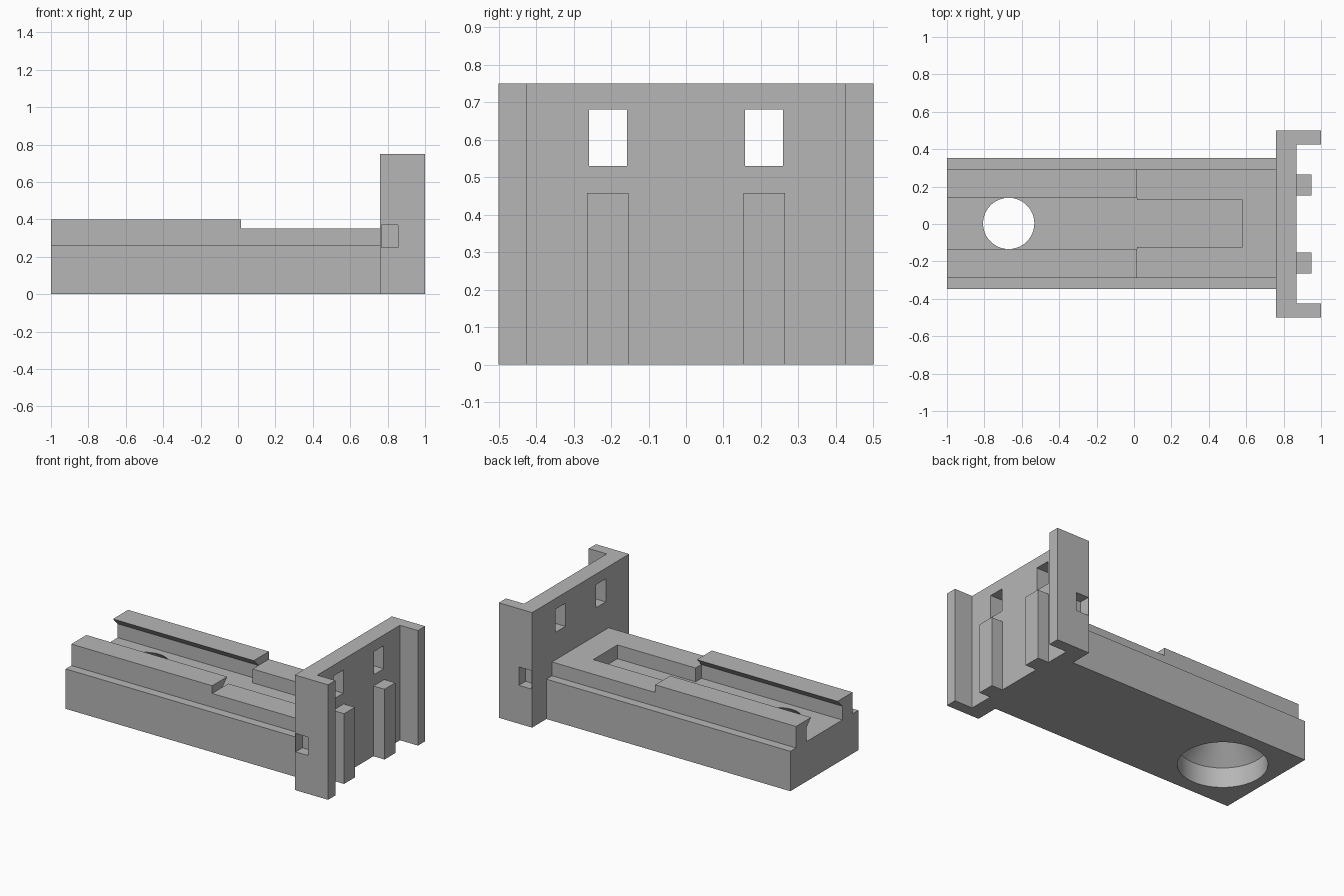
import bpy, bmesh, math
from mathutils import Vector

cube = bpy.data.objects.get("Cube")
if cube:
    bpy.data.objects.remove(cube, do_unlink=True)

grey = bpy.data.materials.new("plain grey")
grey.use_nodes = True
grey.diffuse_color = (0.47, 0.47, 0.47, 1)
grey.node_tree.nodes["Principled BSDF"].inputs["Base Color"].default_value = (0.47, 0.47, 0.47, 1)


def prism(name, points, offset):
    """Extrude a closed outline of 3D points along an offset."""
    bm = bmesh.new()
    face = bm.faces.new([bm.verts.new(p) for p in points])
    out = bmesh.ops.extrude_face_region(bm, geom=[face])
    moved = [v for v in out["geom"] if isinstance(v, bmesh.types.BMVert)]
    bmesh.ops.translate(bm, verts=moved, vec=Vector(offset))
    return finish(name, bm)


def finish(name, bm):
    bmesh.ops.recalc_face_normals(bm, faces=bm.faces)
    mesh = bpy.data.meshes.new(name)
    bm.to_mesh(mesh)
    bm.free()
    mesh.materials.append(grey)
    obj = bpy.data.objects.new(name, mesh)
    bpy.context.collection.objects.link(obj)
    return obj


def box(name, x, y, z):
    corners = [(x[0], y[0], z[0]), (x[1], y[0], z[0]), (x[1], y[1], z[0]), (x[0], y[1], z[0])]
    return prism(name, corners, (0, 0, z[1] - z[0]))


def along_x(name, half, x0, x1):
    """Mirror a half outline of (y, z) points and extrude it along x."""
    outline = half + [(-y, z) for y, z in reversed(half)]
    return prism(name, [(x0, y + SHIFT, z) for y, z in outline], (x1 - x0, 0, 0))


def lathe(name, centre, profile, steps=64):
    """Closed solid of revolution around z from (radius, z) points."""
    bm = bmesh.new()
    rings = []
    for r, z in profile:
        angles = [math.tau * i / steps for i in range(steps)]
        rings.append([bm.verts.new((centre[0] + r * math.cos(a), centre[1] + r * math.sin(a), z))
                      for a in angles])
    for low, high in zip(rings, rings[1:]):
        for i in range(steps):
            j = (i + 1) % steps
            bm.faces.new((low[i], low[j], high[j], high[i]))
    bm.faces.new(rings[0])
    bm.faces.new(rings[-1])
    return finish(name, bm)


def cut(target, cutter):
    bpy.ops.object.select_all(action="DESELECT")
    bpy.context.view_layer.objects.active = target
    target.select_set(True)
    mod = target.modifiers.new("cut", "BOOLEAN")
    mod.operation = "DIFFERENCE"
    mod.solver = "EXACT"
    mod.object = cutter
    bpy.ops.object.modifier_apply(modifier=mod.name)
    bpy.data.objects.remove(cutter, do_unlink=True)


SHIFT = 0.003
PLATE, RAIL_END = 0.76, 0.016
FLOOR, DECK, RAIL = 0.26, 0.35, 0.40

# Stepped slide body
body = along_x("slide_body", [(0.35, 0), (0.35, FLOOR), (0.292, FLOOR), (0.292, RAIL)], -1, PLATE)
cut(body, box("deck_cutter", (RAIL_END, 0.9), (-0.6, 0.6), (DECK, 0.6)))

# Channel with overhanging rail lips, then the narrower pocket
cut(body, along_x("channel_cutter", [(0.185, FLOOR), (0.185, DECK), (0.137, RAIL), (0.137, 0.5)],
                  -1.1, RAIL_END))
cut(body, box("pocket_cutter", (-0.05, 0.58), (-0.122, 0.128), (FLOOR, 0.6)))

# Countersunk screw hole, wide at the underside
cut(body, lathe("screw_cutter", (-0.67, SHIFT),
                [(0.263, -0.1), (0.263, 0.13), (0.137, FLOOR - 0.002), (0.137, 0.5)]))

# End plate with two side flanges
half = [(1, 0.426), (1, 0.5), (PLATE, 0.5)]
outline = [(0.87, 0.426)] + half
outline += [(x, -y) for x, y in reversed(outline)]
plate = prism("end_plate", [(x, y, 0) for x, y in outline], (0, 0, 0.75))

for side, name in ((1, "back"), (-1, "front")):
    # Window slot through the plate
    cut(plate, box("window_cutter", (0.7, 0.95), sorted((side * 0.158, side * 0.259)), (0.53, 0.68)))
    # Blind latch socket in the plate edge
    cut(plate, box("socket_cutter", (0.766, 0.856), sorted((side * 0.43, side * 0.6)), (0.25, 0.37)))
    # Upright rib below the window
    box(name + "_rib", (0.87, 0.95), sorted((side * 0.153, side * 0.264)), (0, 0.458))

# Smooth only the round hole
bpy.ops.object.select_all(action="DESELECT")
body.select_set(True)
bpy.context.view_layer.objects.active = body
bpy.ops.object.shade_smooth_by_angle(angle=math.radians(30))
